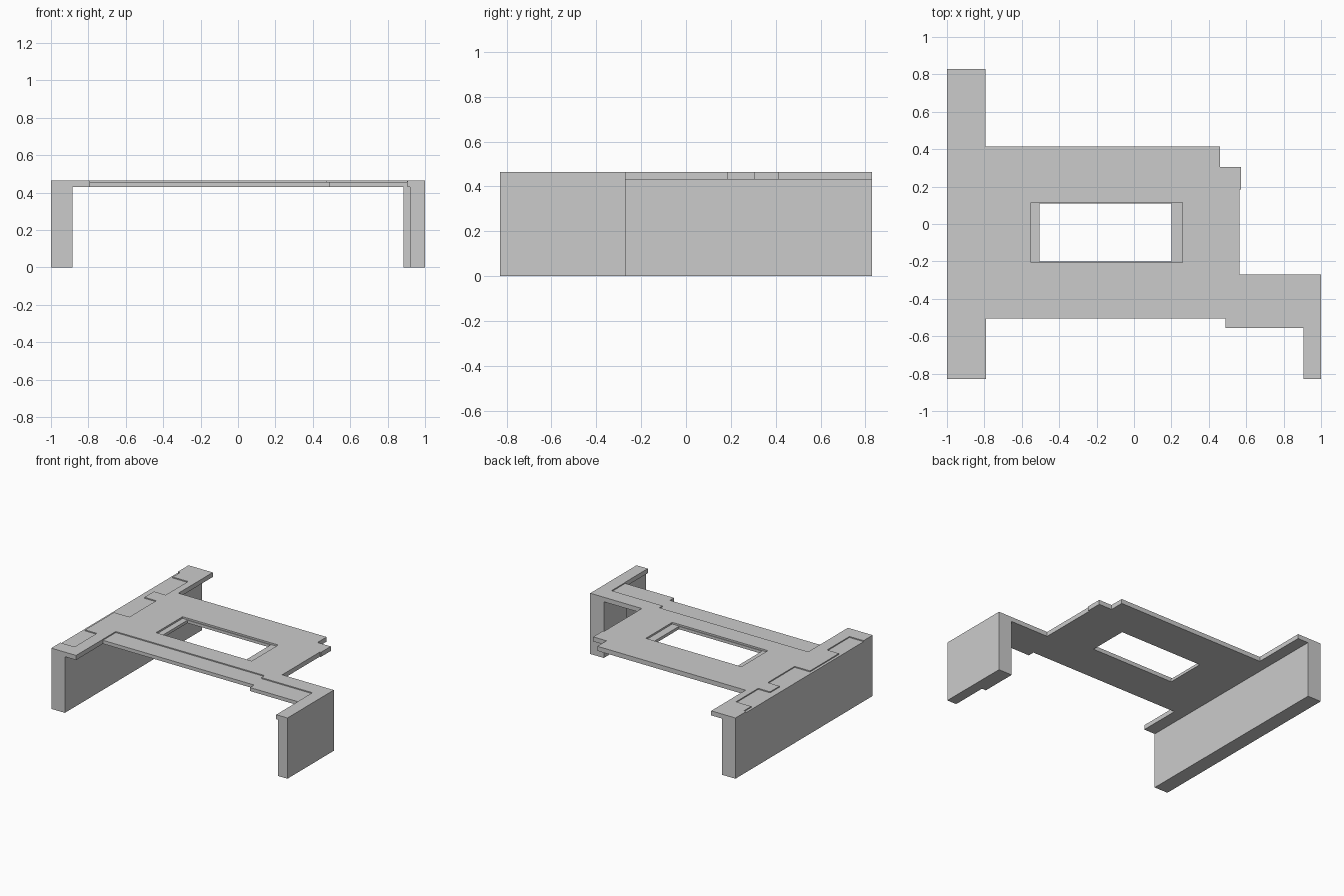
import bpy, bmesh

if "Cube" in bpy.data.objects:
    bpy.data.objects.remove(bpy.data.objects["Cube"])

TOP, RIM, UNDER = 0.465, 0.457, 0.43


def prism(name, outline, z0, z1):
    """Extrude a flat outline from z0 up to z1."""
    bm = bmesh.new()
    face = bm.faces.new([bm.verts.new((x, y, z0)) for x, y in outline])
    grown = bmesh.ops.extrude_face_region(bm, geom=[face])
    for v in grown["geom"]:
        if isinstance(v, bmesh.types.BMVert):
            v.co.z = z1
    bmesh.ops.recalc_face_normals(bm, faces=bm.faces)
    mesh = bpy.data.meshes.new(name)
    bm.to_mesh(mesh)
    bm.free()
    obj = bpy.data.objects.new(name, mesh)
    bpy.context.collection.objects.link(obj)
    return obj


def rect(x0, x1, y0, y1):
    return [(x0, y0), (x1, y0), (x1, y1), (x0, y1)]


def combine(target, other, operation):
    """Apply a boolean and remove the helper."""
    bpy.context.view_layer.objects.active = target
    mod = target.modifiers.new(operation, "BOOLEAN")
    mod.operation, mod.solver, mod.object = operation, "EXACT", other
    other.hide_render = True
    bpy.ops.object.modifier_apply(modifier=mod.name)
    bpy.data.objects.remove(other)


# Stepped deck slab
deck = prism("deck_with_walls", [
    (-1, -.83), (-.79, -.83), (-.79, -.505), (.49, -.505), (.49, -.555),
    (.905, -.555), (.905, -.83), (1, -.83), (1, -.27), (.563, -.27),
    (.563, .185), (.572, .185), (.572, .305), (.46, .305), (.46, .415),
    (-.795, .415), (-.795, .83), (-1, .83)], UNDER, TOP)

# Long left wall, and short right wall that thickens towards the back
combine(deck, prism("left_wall", rect(-1, -.885, -.83, .83), 0, .44), "UNION")
combine(deck, prism("right_wall", [
    (.92, -.83), (1, -.83), (1, -.27), (.885, -.27), (.885, -.55),
    (.92, -.55)], 0, .44), "UNION")

# Rectangular opening with a shallow ledge at each end
combine(deck, prism("opening", rect(-.505, .2, -.2, .11), .3, .6), "DIFFERENCE")
combine(deck, prism("opening_ledge", rect(-.55, .26, -.205, .115), .452, .6), "DIFFERENCE")

# Lowered zig-zag rim along the left edge
combine(deck, prism("left_rim", [
    (-1.1, -.72), (-.88, -.72), (-.88, -.45), (-.98, -.45), (-.98, -.1),
    (-.95, -.1), (-.85, -.1), (-.85, .225), (-.95, .225), (-.95, .34),
    (-.85, .34), (-.85, .61), (-.98, .61), (-.98, .7), (-1.1, .7)],
    RIM, .6), "DIFFERENCE")

# Lowered rim along the front edge
combine(deck, prism("front_rim", [
    (-.79, -.6), (.903, -.6), (.903, -.39), (.47, -.39), (.47, -.35),
    (-.79, -.35)], RIM, .6), "DIFFERENCE")
